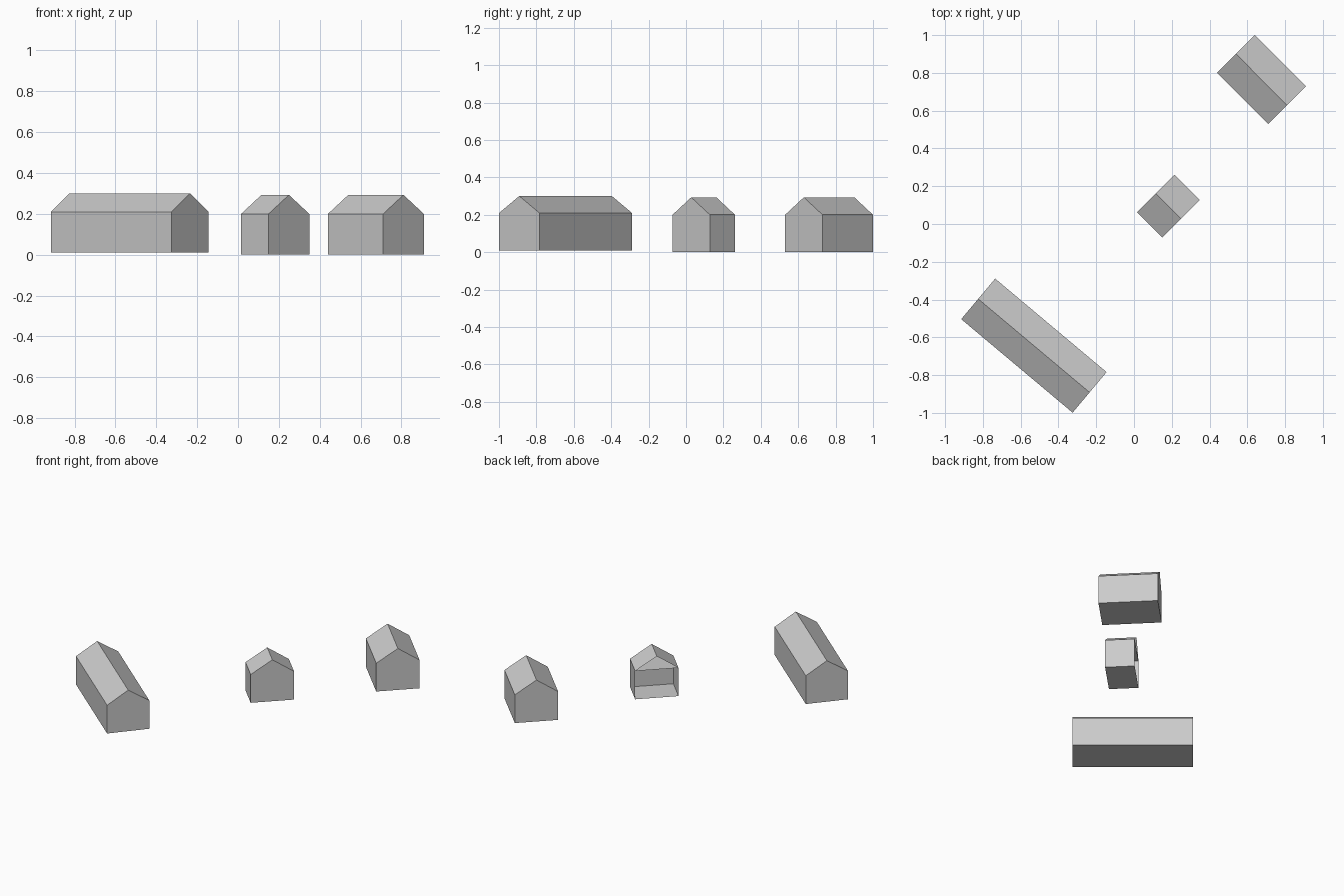
import bpy
from math import radians

if "Cube" in bpy.data.objects:
    bpy.data.objects.remove(bpy.data.objects["Cube"])


def prism(name, profile, length, loc, angle, open_back=False):
    """Extrude a (width, height) profile along local x; optionally leave the -x end open."""
    n = len(profile)
    verts = [(x, y, z) for x in (-length / 2, length / 2) for y, z in profile]
    faces = [(i, i + n, (i + 1) % n + n, (i + 1) % n) for i in range(n)]
    faces.append(tuple(range(n, 2 * n)))
    if not open_back:
        faces.append(tuple(reversed(range(n))))
    mesh = bpy.data.meshes.new(name)
    mesh.from_pydata(verts, [], faces)
    obj = bpy.data.objects.new(name, mesh)
    obj.location = loc
    obj.rotation_euler.z = radians(angle)
    bpy.context.collection.objects.link(obj)


def house(name, loc, angle, length, width, wall, rise, open_back=False):
    w = width / 2
    # box-shaped walls with floor and ceiling
    prism(name + "_walls", [(-w, 0), (w, 0), (w, wall), (-w, wall)],
          length, loc, angle, open_back)
    # gable roof: two slopes and the end triangles, resting on the ceiling
    x, y, z = loc
    verts_profile = [(-w, 0), (w, 0), (0, rise)]
    prism(name + "_roof", verts_profile, length, (x, y, z + wall), angle, open_back)


# long house, medium house and a small shed with an open back end
house("long_house", (-0.53, -0.644, 0.01), -40, 0.77, 0.28, 0.2, 0.09)
house("medium_house", (0.675, 0.765, 0), -45, 0.382, 0.282, 0.2, 0.093)
house("open_shed", (0.182, 0.095, 0), -45, 0.19, 0.282, 0.2, 0.093, open_back=True)
